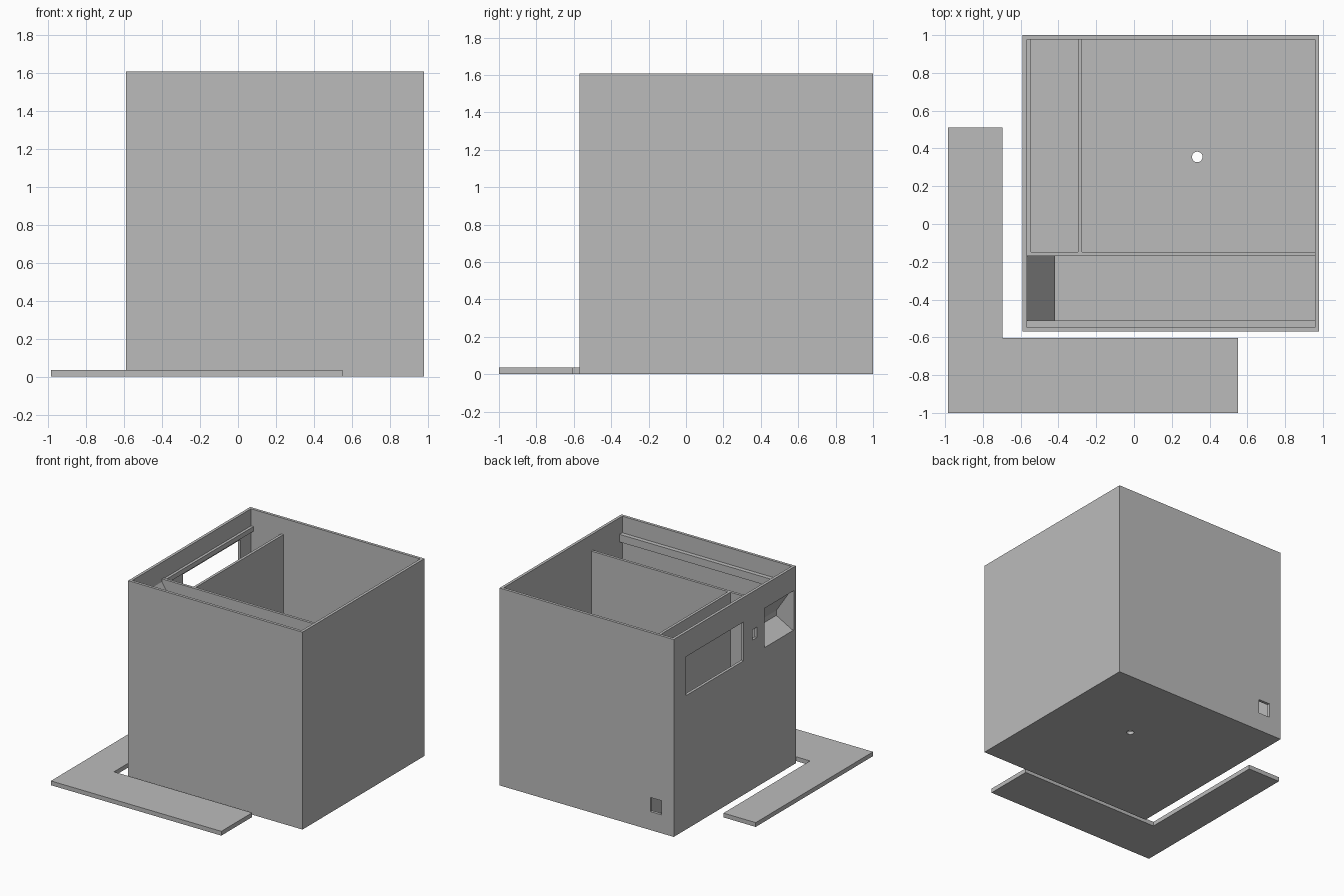
import bpy
import bmesh

cube = bpy.data.objects.get("Cube")
if cube:
    bpy.data.objects.remove(cube, do_unlink=True)

grey = bpy.data.materials.new("plain grey")
grey.use_nodes = True
COLOUR = (0.5, 0.5, 0.5, 1)
grey.diffuse_color = COLOUR
grey.node_tree.nodes["Principled BSDF"].inputs["Base Color"].default_value = COLOUR


def prism(name, points, depth):
    """Extrude a closed 3D outline along the depth vector."""
    bm = bmesh.new()
    face = bm.faces.new([bm.verts.new(p) for p in points])
    new = bmesh.ops.extrude_face_region(bm, geom=[face])["geom"]
    bmesh.ops.translate(bm, vec=depth, verts=[v for v in new if isinstance(v, bmesh.types.BMVert)])
    bmesh.ops.recalc_face_normals(bm, faces=bm.faces)
    mesh = bpy.data.meshes.new(name)
    bm.to_mesh(mesh)
    bm.free()
    mesh.materials.append(grey)
    obj = bpy.data.objects.new(name, mesh)
    bpy.context.collection.objects.link(obj)
    return obj


def box(name, x, y, z):
    outline = [(x[0], y[0], z[0]), (x[1], y[0], z[0]), (x[1], y[1], z[0]), (x[0], y[1], z[0])]
    return prism(name, outline, (0, 0, z[1] - z[0]))


def cut(target, cutter):
    """Subtract the cutter, then remove it."""
    mod = target.modifiers.new("cut", "BOOLEAN")
    mod.operation = "DIFFERENCE"
    mod.solver = "EXACT"
    mod.object = cutter
    cutter.hide_render = True
    bpy.context.view_layer.objects.active = target
    bpy.ops.object.modifier_apply(modifier=mod.name)
    bpy.data.objects.remove(cutter, do_unlink=True)


# Outer and inner limits of the case
X, Y, TOP = (-0.59, 0.98), (-0.57, 1.0), 1.607
T = 0.023
IX, IY = (X[0] + T, X[1] - T), (Y[0] + T, Y[1] - T)

# Open-topped case
case = box("case", X, Y, (0, TOP))
cut(case, box("cavity", IX, IY, (T, 2)))

# Openings in the side wall
SIDE = (X[0] - 0.1, IX[0] + 0.01)
for y, z in [((0.10, 0.845), (1.09, 1.407)),
             ((-0.07, -0.015), (1.215, 1.30)),
             ((-0.545, -0.17), (1.095, 1.415))]:
    cut(case, box("opening", SIDE, y, z))

# Cable opening in the back wall
cut(case, box("opening", (-0.48, -0.38), (IY[1] - 0.01, 1.1), (0.15, 0.265)))

# Round drain in the floor
bpy.ops.mesh.primitive_cylinder_add(vertices=32, radius=0.028, depth=0.2, location=(0.335, 0.355, 0))
cut(case, bpy.context.object)

# Inner partitions
PART_TOP = 1.475
box("cross_partition", IX, (-0.17, -0.148), (T, PART_TOP))
box("side_partition", (-0.297, -0.275), (-0.148, IY[1]), (T, PART_TOP))

# Rails on the inner walls
box("side_rail", (IX[0], -0.545), (-0.148, IY[1]), (1.43, 1.468))
box("front_rail_back", IX, (IY[0], -0.53), (1.42, 1.472))
box("front_rail_lip", IX, (-0.53, -0.512), (1.41, 1.472))

# Tapered hood behind the front side opening
hood = [(IX[0], 1.45), (-0.417, 1.225), (-0.417, 1.15), (IX[0], 1.07),
        (IX[0], 1.095), (-0.43, 1.17), (-0.43, 1.21), (IX[0], 1.415)]
prism("slot_hood", [(x, IY[0], z) for x, z in hood], (0, -0.17 - IY[0], 0))

# Loose angled plate on the ground
plate = [(-0.985, -1), (0.55, -1), (0.55, -0.603), (-0.695, -0.603), (-0.695, 0.51), (-0.985, 0.51)]
prism("corner_plate", [(x, y, 0) for x, y in plate], (0, 0, 0.035))
